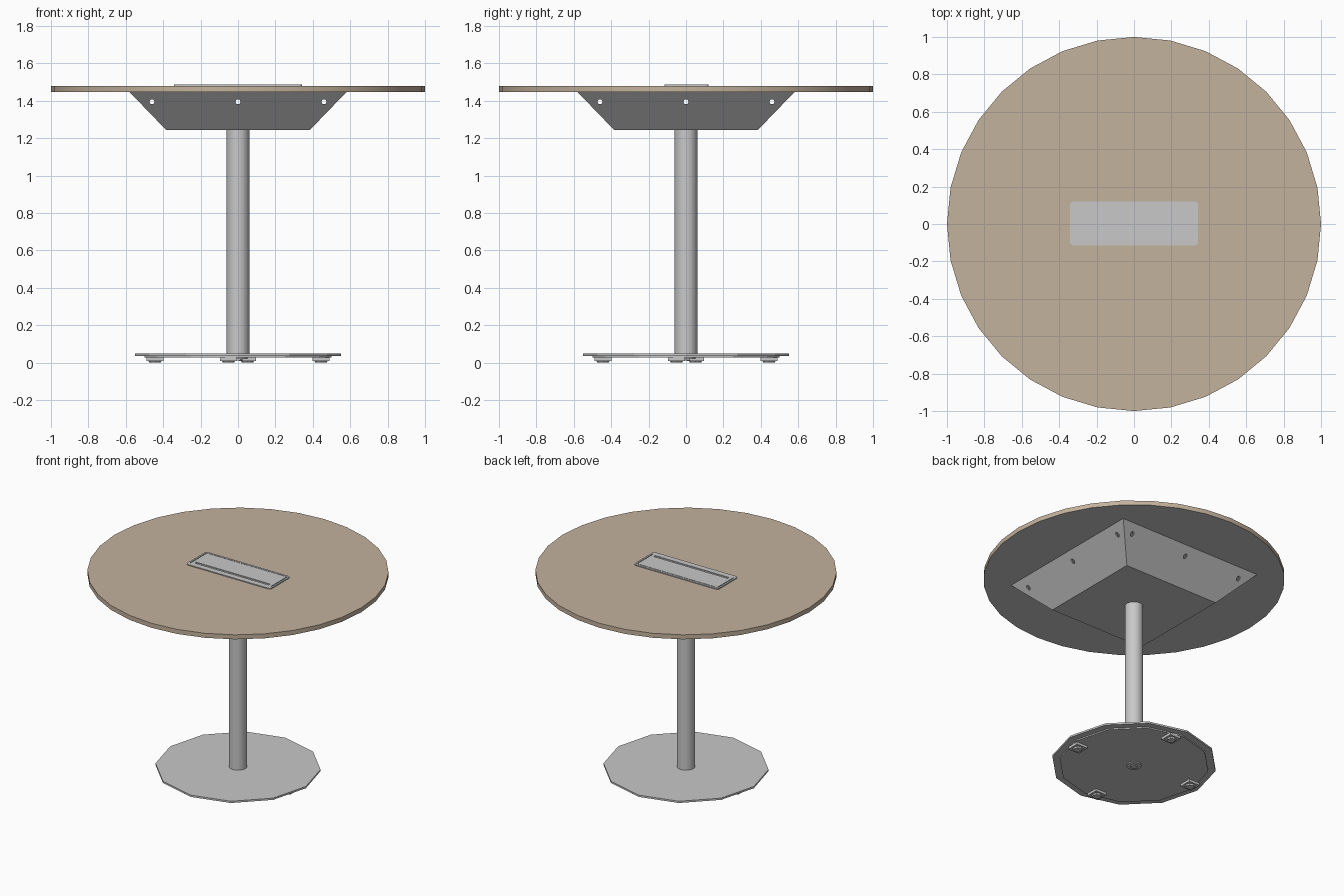
import bpy, bmesh, math
from mathutils import Matrix, Vector

if "Cube" in bpy.data.objects:
    bpy.data.objects.remove(bpy.data.objects["Cube"])


def material(name, rgb):
    m = bpy.data.materials.new(name)
    m.diffuse_color = (*rgb, 1)
    m.use_nodes = True
    m.node_tree.nodes["Principled BSDF"].inputs["Base Color"].default_value = m.diffuse_color
    return m


WOOD = material("tan wood", (0.55, 0.445, 0.335))
METAL = material("light grey metal", (0.58, 0.58, 0.58))


def finish(name, bm, mats=(METAL,), smooth=False):
    bmesh.ops.recalc_face_normals(bm, faces=bm.faces)
    me = bpy.data.meshes.new(name)
    bm.to_mesh(me)
    bm.free()
    ob = bpy.data.objects.new(name, me)
    bpy.context.collection.objects.link(ob)
    for m in mats:
        me.materials.append(m)
    if smooth:
        bpy.ops.object.select_all(action='DESELECT')
        ob.select_set(True)
        bpy.context.view_layer.objects.active = ob
        bpy.ops.object.shade_smooth_by_angle(angle=math.radians(25))
    return ob


def add_disc(bm, r, z0, z1, n, x=0, y=0, r2=None):
    # r2 is the radius at the top
    return bmesh.ops.create_cone(
        bm, cap_ends=True, segments=n, radius1=r, radius2=r if r2 is None else r2,
        depth=z1 - z0, matrix=Matrix.Translation((x, y, (z0 + z1) / 2))
        @ Matrix.Rotation(math.pi / 2, 4, 'Z'))


def add_box(bm, lo, hi, rot=0):
    lo, hi = Vector(lo), Vector(hi)
    size = hi - lo
    mat = Matrix.Translation((lo + hi) / 2) @ Matrix.Rotation(rot, 4, 'Z')
    return bmesh.ops.create_cube(bm, size=1, matrix=mat @ Matrix.Diagonal((*size, 1)))


def cut(ob, bm):
    # subtract the cutter mesh, then remove the cutter
    cutter = finish("cutter", bm)
    cutter.hide_render = True
    mod = ob.modifiers.new("cut", 'BOOLEAN')
    mod.operation = 'DIFFERENCE'
    mod.solver = 'EXACT'
    mod.object = cutter
    bpy.context.view_layer.update()
    dg = bpy.context.evaluated_depsgraph_get()
    me = bpy.data.meshes.new_from_object(ob.evaluated_get(dg))
    ob.modifiers.clear()
    ob.data = me
    bpy.data.objects.remove(cutter)


# round tabletop, wood with a grey underside
bm = bmesh.new()
add_disc(bm, 1.0, 1.447, 1.48, 32)
bm.normal_update()
for f in bm.faces:
    f.material_index = 1 if f.normal.z < -0.5 else 0
finish("tabletop", bm, (WOOD, METAL), True)

# hollow tapered bracket under the top, with three bolt holes per side
bm = bmesh.new()
HB, HT, ZB, ZT = 0.385, 0.58, 1.245, 1.447
for inset, flip in ((0, 0), (0.012, 1)):
    rings = []
    for h, z in ((HB - inset * 0.5, ZB + inset), (HT - inset, ZT)):
        rings.append([bm.verts.new((sx * h, sy * h, z))
                      for sx, sy in ((1, 1), (-1, 1), (-1, -1), (1, -1))])
    low, high = rings
    bm.faces.new(low)
    for i in range(4):
        j = (i + 1) % 4
        bm.faces.new((low[i], low[j], high[j], high[i]))
    if flip:
        for i in range(4):
            j = (i + 1) % 4
            bm.faces.new((outer[i], outer[j], high[j], high[i]))
    outer = high
bracket = finish("top_bracket", bm)
bm = bmesh.new()
for k in range(4):
    for x in (-0.46, 0, 0.46):
        bmesh.ops.create_cone(
            bm, cap_ends=True, segments=12, radius1=0.013, radius2=0.013, depth=0.12,
            matrix=Matrix.Rotation(k * math.pi / 2, 4, 'Z')
            @ Matrix.Translation((x, -0.53, 1.395)) @ Matrix.Rotation(math.pi / 2, 4, 'X'))
cut(bracket, bm)

# column
bm = bmesh.new()
add_disc(bm, 0.061, 0.045, 1.25, 32)
finish("column", bm, smooth=True)

# twelve-sided floor plate with a smaller plate beneath
bm = bmesh.new()
add_disc(bm, 0.55, 0.037, 0.05, 12)
finish("base_plate", bm)
bm = bmesh.new()
add_disc(bm, 0.5, 0.028, 0.037, 12)
finish("base_lower_plate", bm)

# bolt under the base
bm = bmesh.new()
add_disc(bm, 0.05, 0.02, 0.028, 16)
add_disc(bm, 0.025, 0.012, 0.02, 6)
finish("base_bolt", bm)

# four levelling feet
for k in range(4):
    a = k * math.pi / 2 - math.radians(6.5)
    x, y = 0.447 * math.cos(a), 0.447 * math.sin(a)
    bm = bmesh.new()
    add_box(bm, (x - 0.045, y - 0.045, 0.01), (x + 0.045, y + 0.045, 0.029))
    add_disc(bm, 0.03, 0, 0.01, 8, x, y, 0.036)
    finish(f"foot_{k + 1}", bm)

# cable plate in the tabletop, with rounded corners
bm = bmesh.new()
add_box(bm, (-0.342, -0.115, 1.474), (0.342, 0.12, 1.487))
corners = [e for e in bm.edges if abs(e.verts[0].co.z - e.verts[1].co.z) > 0.005]
bmesh.ops.bevel(bm, geom=corners, offset=0.018, segments=4, affect='EDGES', profile=0.5)
plate = finish("cable_plate", bm)

# flap outline grooves and cable slot
bm = bmesh.new()
for x0, x1, y0, y1 in ((-0.33, -0.324, -0.085, 0.105), (0.324, 0.33, -0.085, 0.105),
                       (-0.32, 0.32, 0.101, 0.105), (-0.3, 0.3, -0.072, -0.054)):
    add_box(bm, (x0, y0, 1.4815), (x1, y1, 1.50))
cut(plate, bm)
